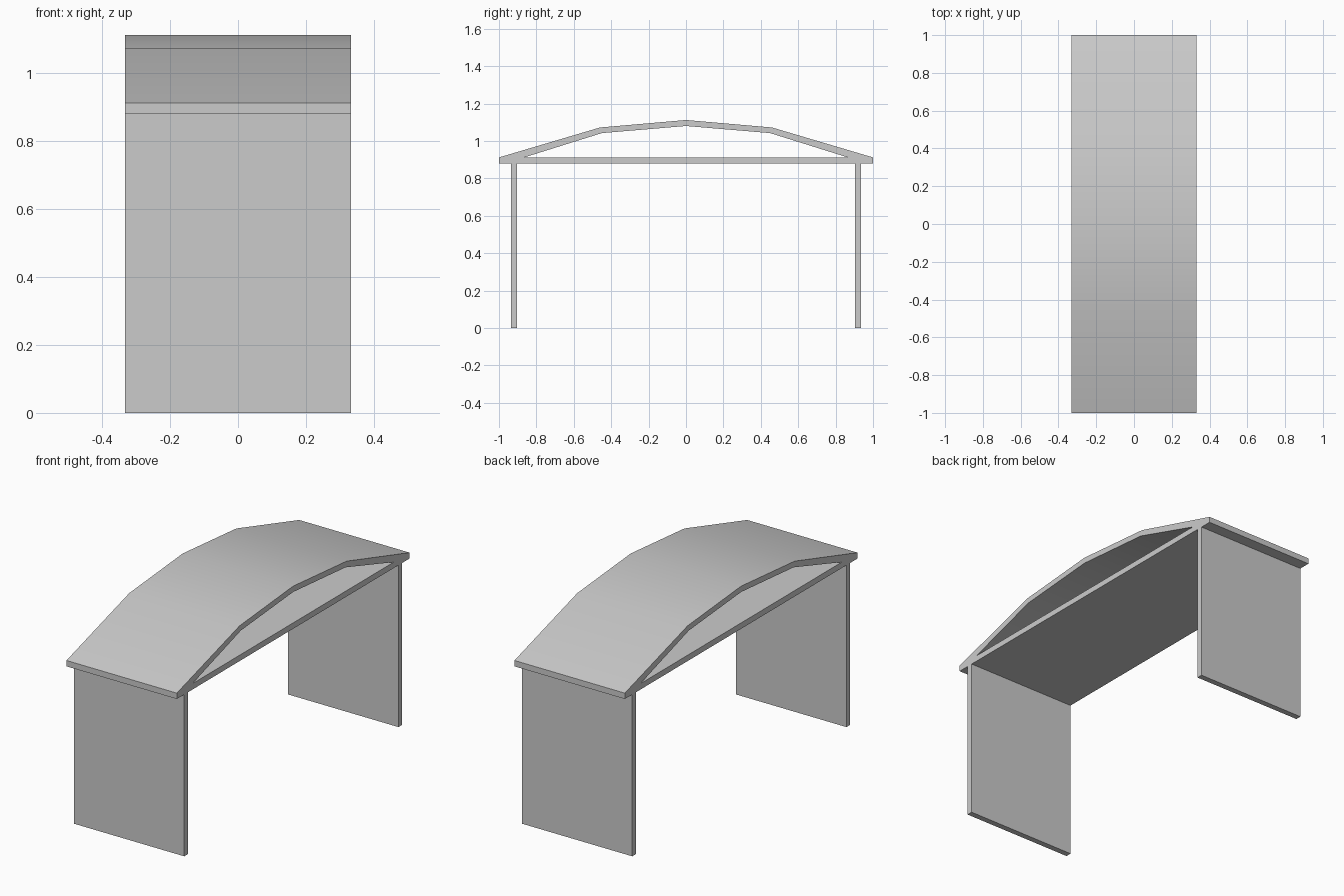
import bpy
import bmesh

cube = bpy.data.objects.get("Cube")
if cube:
    bpy.data.objects.remove(cube, do_unlink=True)

HALF_WIDTH = 0.332

grey = bpy.data.materials.new("plain grey")
grey.use_nodes = True
colour = (0.6, 0.6, 0.6, 1)
grey.diffuse_color = colour
grey.node_tree.nodes["Principled BSDF"].inputs["Base Color"].default_value = colour


def mirrored(half):
    """Complete a left-half path of (y, z) points that ends on the centre line."""
    return half + [(-y, z) for y, z in reversed(half) if y != 0]


def extrude_profile(name, loops):
    """Extrude a side profile across the width; extra loops become openings."""
    bm = bmesh.new()
    edges = []
    for loop in loops:
        verts = [bm.verts.new((-HALF_WIDTH, y, z)) for y, z in loop]
        edges += [bm.edges.new((a, b)) for a, b in zip(verts, verts[1:] + verts[:1])]
    bmesh.ops.triangle_fill(bm, edges=edges, use_beauty=True)
    result = bmesh.ops.extrude_face_region(bm, geom=bm.faces[:], use_keep_orig=True)
    moved = [v for v in result["geom"] if isinstance(v, bmesh.types.BMVert)]
    bmesh.ops.translate(bm, verts=moved, vec=(2 * HALF_WIDTH, 0, 0))
    bmesh.ops.recalc_face_normals(bm, faces=bm.faces[:])
    mesh = bpy.data.meshes.new(name)
    bm.to_mesh(mesh)
    bm.free()
    mesh.materials.append(grey)
    obj = bpy.data.objects.new(name, mesh)
    bpy.context.collection.objects.link(obj)
    return obj


# Arched roof joined to the flat ceiling slab, with the open gap between them
outer = mirrored([(-1, 0.88), (-1, 0.912), (-0.46, 1.072), (0, 1.112)])
opening = mirrored([(-0.865, 0.912), (-0.45, 1.042), (0, 1.08)])
roof = extrude_profile("arched_roof", [outer, opening])

# Softly shaded roof curve with crisp outer edges
bpy.ops.object.select_all(action="DESELECT")
roof.select_set(True)
bpy.context.view_layer.objects.active = roof
bpy.ops.object.shade_smooth_by_angle(angle=0.52)

# Supporting walls
for name, side in (("front_wall", -1), ("back_wall", 1)):
    inner, outside = side * 0.904, side * 0.936
    extrude_profile(name, [[(inner, 0), (outside, 0), (outside, 0.88), (inner, 0.88)]])
